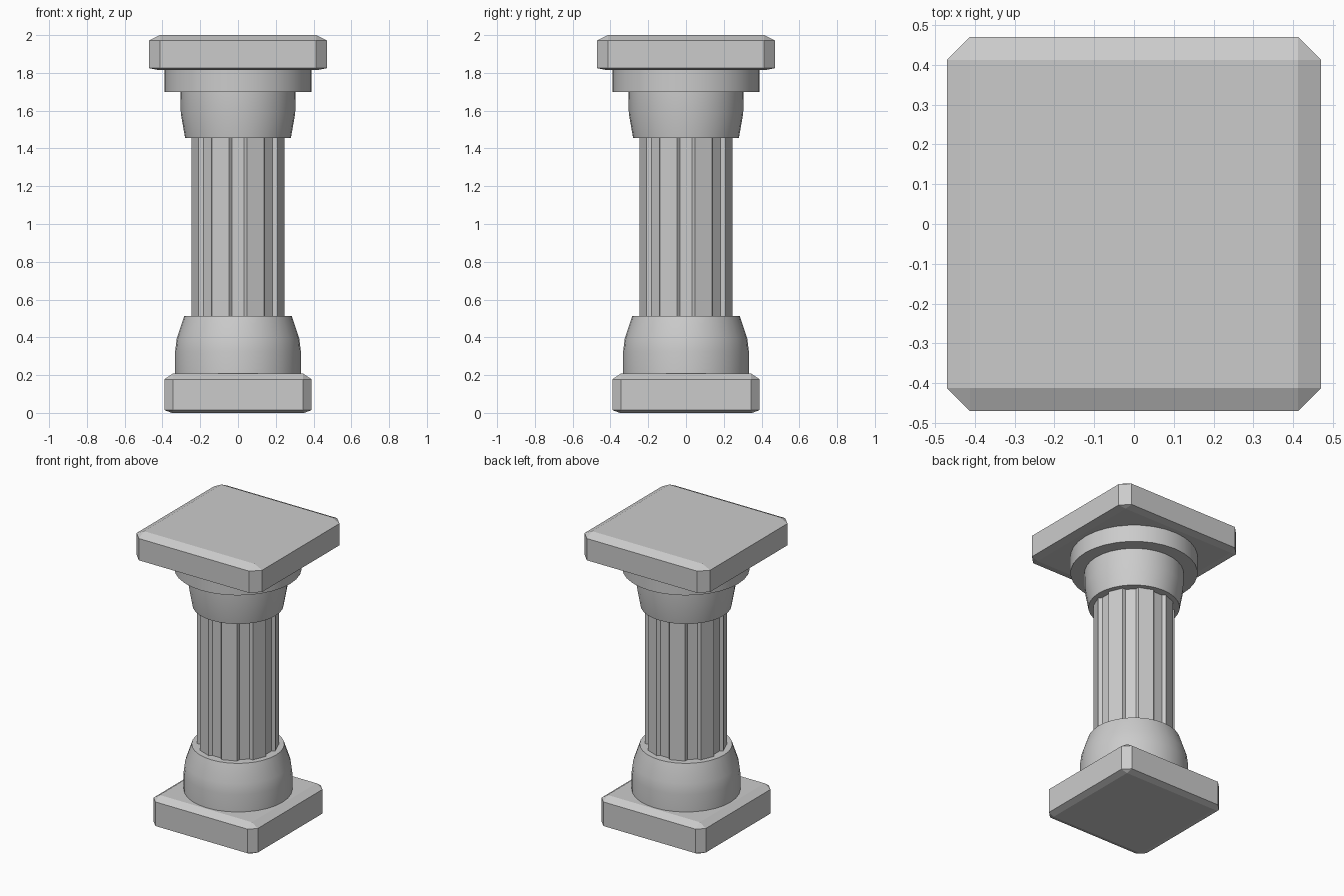
import bpy, bmesh, math

if "Cube" in bpy.data.objects:
    bpy.data.objects.remove(bpy.data.objects["Cube"])


def finish(name, bm, smooth=False):
    bmesh.ops.recalc_face_normals(bm, faces=bm.faces)
    mesh = bpy.data.meshes.new(name)
    bm.to_mesh(mesh)
    bm.free()
    obj = bpy.data.objects.new(name, mesh)
    bpy.context.collection.objects.link(obj)
    if smooth:
        bpy.ops.object.select_all(action='DESELECT')
        obj.select_set(True)
        bpy.context.view_layer.objects.active = obj
        bpy.ops.object.shade_smooth_by_angle(angle=math.radians(35))
    return obj


def slab(name, half, inner, bottom, levels):
    """Square block with chamfered corners and bevelled top and bottom."""
    z0, z1, z2, z3 = levels
    bm = bmesh.new()
    for sx in (-1, 1):
        for sy in (-1, 1):
            bm.verts.new((sx * bottom, sy * bottom, z0))
            bm.verts.new((sx * inner, sy * inner, z3))
            for z in (z1, z2):
                bm.verts.new((sx * half, sy * inner, z))
                bm.verts.new((sx * inner, sy * half, z))
    bmesh.ops.convex_hull(bm, input=bm.verts[:])
    bmesh.ops.dissolve_limit(bm, angle_limit=math.radians(1),
                             verts=bm.verts[:], edges=bm.edges[:])
    return finish(name, bm)


def stack_rings(bm, rings):
    """Skin a list of equal point loops and cap both ends."""
    loops = [[bm.verts.new(p) for p in ring] for ring in rings]
    n = len(loops[0])
    for a, b in zip(loops, loops[1:]):
        for i in range(n):
            j = (i + 1) % n
            bm.faces.new((a[i], a[j], b[j], b[i]))
    bm.faces.new(loops[0][::-1])
    bm.faces.new(loops[-1])


def turned(name, profile, sides=32):
    bm = bmesh.new()
    stack_rings(bm, [[(r * math.cos(math.tau * i / sides),
                       r * math.sin(math.tau * i / sides), z)
                      for i in range(sides)] for r, z in profile])
    return finish(name, bm, smooth=True)


def fluted_shaft(name, radius, floor, half_floor, z0, z1):
    # Eight flutes: each has two rim points and a narrower sunken floor
    rim = math.radians(11.25)
    rx, ry = radius * math.cos(rim), radius * math.sin(rim)
    notch = [(rx, -ry), (floor, -half_floor), (floor, half_floor), (rx, ry)]
    outline = []
    for k in range(8):
        c, s = math.cos(k * math.pi / 4), math.sin(k * math.pi / 4)
        outline += [(x * c - y * s, x * s + y * c) for x, y in notch]
    bm = bmesh.new()
    stack_rings(bm, [[(x, y, z) for x, y in outline] for z in (z0, z1)])
    return finish(name, bm)


# Base block and lower collar
slab("base_plinth", 0.39, 0.345, 0.35, (0.0, 0.015, 0.178, 0.208))
turned("lower_collar", [(0.333, 0.2), (0.333, 0.325), (0.324, 0.395),
                        (0.284, 0.514)])

# Shaft
fluted_shaft("fluted_shaft", 0.25, 0.228, 0.031, 0.505, 1.465)

# Upper collar, ring and top block
turned("upper_collar", [(0.28, 1.455), (0.303, 1.585), (0.304, 1.705)])
turned("capital_ring", [(0.39, 1.70), (0.39, 1.82)])
slab("top_slab", 0.47, 0.413, 0.42, (1.815, 1.825, 1.972, 2.0))
